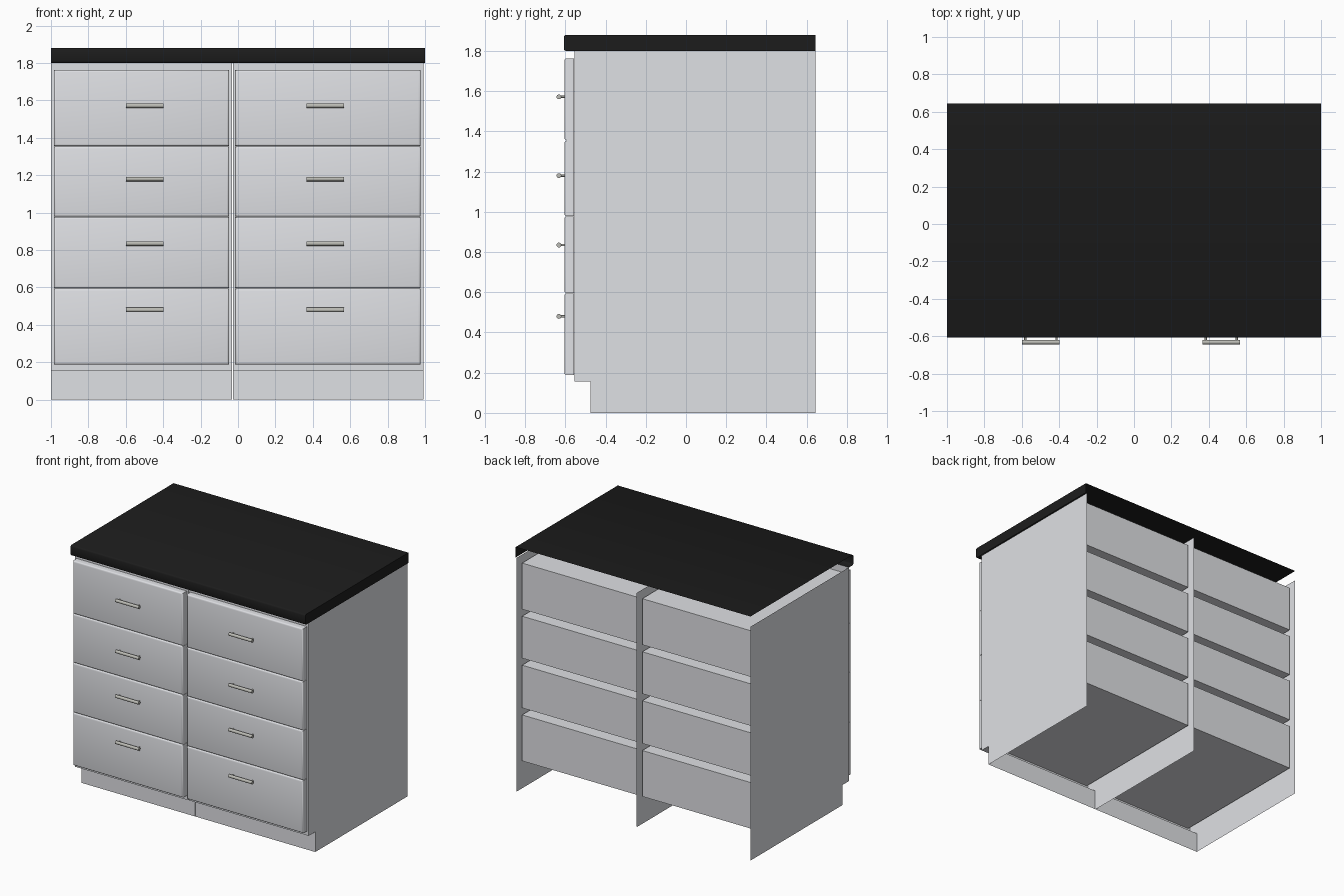
import bpy
import bmesh
from math import pi
from mathutils import Matrix

if "Cube" in bpy.data.objects:
    bpy.data.objects.remove(bpy.data.objects["Cube"], do_unlink=True)


def material(name, r, g, b):
    m = bpy.data.materials.new(name)
    m.use_nodes = True
    m.diffuse_color = (r, g, b, 1)
    m.node_tree.nodes["Principled BSDF"].inputs["Base Color"].default_value = (r, g, b, 1)
    return m


GREY = material("pale_grey", 0.74, 0.75, 0.78)
BLACK = material("worktop_black", 0.0115, 0.0115, 0.0115)
METAL = material("handle_metal", 0.5, 0.5, 0.46)


def finish(bm, name, mat, smooth=False):
    mesh = bpy.data.meshes.new(name)
    bm.to_mesh(mesh)
    bm.free()
    mesh.materials.append(mat)
    ob = bpy.data.objects.new(name, mesh)
    bpy.context.collection.objects.link(ob)
    if smooth:
        bpy.ops.object.select_all(action="DESELECT")
        ob.select_set(True)
        bpy.context.view_layer.objects.active = ob
        bpy.ops.object.shade_smooth_by_angle(angle=pi / 4)


def sheet(name, points):
    """One flat polygon."""
    bm = bmesh.new()
    bm.faces.new([bm.verts.new(p) for p in points])
    finish(bm, name, GREY)


def add_box(bm, lo, hi):
    size = [b - a for a, b in zip(lo, hi)]
    mid = [(a + b) / 2 for a, b in zip(lo, hi)]
    bmesh.ops.create_cube(bm, size=1, matrix=Matrix.Translation(mid) @ Matrix.Diagonal((*size, 1)))


def add_rod(bm, mid, length, radius, axis, sides):
    turn = Matrix.Rotation(pi / 2, 4, "Y" if axis == "X" else "X")
    bmesh.ops.create_cone(bm, cap_ends=True, segments=sides, radius1=radius, radius2=radius,
                          depth=length, matrix=Matrix.Translation(mid) @ turn)


FRONT, KICK, BACK = -0.555, -0.475, 0.644
KICK_TOP, TOP = 0.155, 1.8
SECTION = [(KICK, 0), (KICK, KICK_TOP), (FRONT, KICK_TOP), (FRONT, TOP)]


def carcass(tag, x0, x1):
    # Side panels with the toe notch
    for side, x in (("right", x0), ("left", x1)):
        outline = [(BACK, TOP), (BACK, 0)] + SECTION
        sheet(f"{tag}_cabinet_{side}_panel", [(x, y, z) for y, z in outline])
    # Toe kick, toe ledge and face frame
    for part, a, b in zip(("toe_kick", "toe_ledge", "face_frame"), SECTION, SECTION[1:]):
        sheet(f"{tag}_cabinet_{part}", [(x0, *a), (x1, *a), (x1, *b), (x0, *b)])


def drawer(tag, x0, x1, z0, z1, hx, hz):
    # Front with eased edges
    bm = bmesh.new()
    add_box(bm, (x0, -0.605, z0), (x1, FRONT - 0.001, z1))
    edges = [e for e in bm.edges if all(v.co.y < -0.6 for v in e.verts)]
    bmesh.ops.bevel(bm, geom=edges, offset=0.012, segments=3, profile=0.5, affect="EDGES")
    finish(bm, tag + "_front", GREY, smooth=True)

    # Closed box behind it
    bm = bmesh.new()
    add_box(bm, (x0 + 0.003, FRONT + 0.001, z0 + 0.037), (x1 - 0.003, 0.603, z1 - 0.015))
    finish(bm, tag + "_box", GREY)

    # Bar handle on two posts
    bm = bmesh.new()
    add_rod(bm, (hx, -0.632, hz), 0.2, 0.012, "X", 16)
    for side in (-1, 1):
        add_rod(bm, (hx + side * 0.083, -0.615, hz), 0.03, 0.006, "Y", 8)
    finish(bm, tag + "_handle", METAL, smooth=True)


# Two cabinets side by side, four drawers each
columns = (("right", -0.999, -0.032, -0.985, -0.047, -0.498),
           ("left", -0.028, 0.991, -0.015, 0.977, 0.467))
levels = ((0.188, 0.594, 0.48), (0.596, 0.977, 0.835), (0.979, 1.354, 1.18), (1.356, 1.763, 1.572))
for side, c0, c1, x0, x1, hx in columns:
    carcass(side, c0, c1)
    for n, (z0, z1, hz) in enumerate(levels, 1):
        drawer(f"{side}_drawer_{n}", x0, x1, z0, z1, hx, hz)

# Worktop with rounded nose, closed at one end
profile = [(FRONT, 1.8), (-0.598, 1.8), (-0.605, 1.804), (-0.608, 1.811),
           (-0.608, 1.869), (-0.605, 1.876), (-0.598, 1.88), (BACK, 1.88)]
bm = bmesh.new()
rows = [[bm.verts.new((x, y, z)) for y, z in profile] for x in (-1, 1)]
for i in range(len(profile) - 1):
    bm.faces.new((rows[0][i], rows[0][i + 1], rows[1][i + 1], rows[1][i]))
bm.faces.new(rows[1][::-1] + [bm.verts.new((1, BACK, 1.8))])
bmesh.ops.recalc_face_normals(bm, faces=bm.faces)
finish(bm, "worktop", BLACK, smooth=True)
